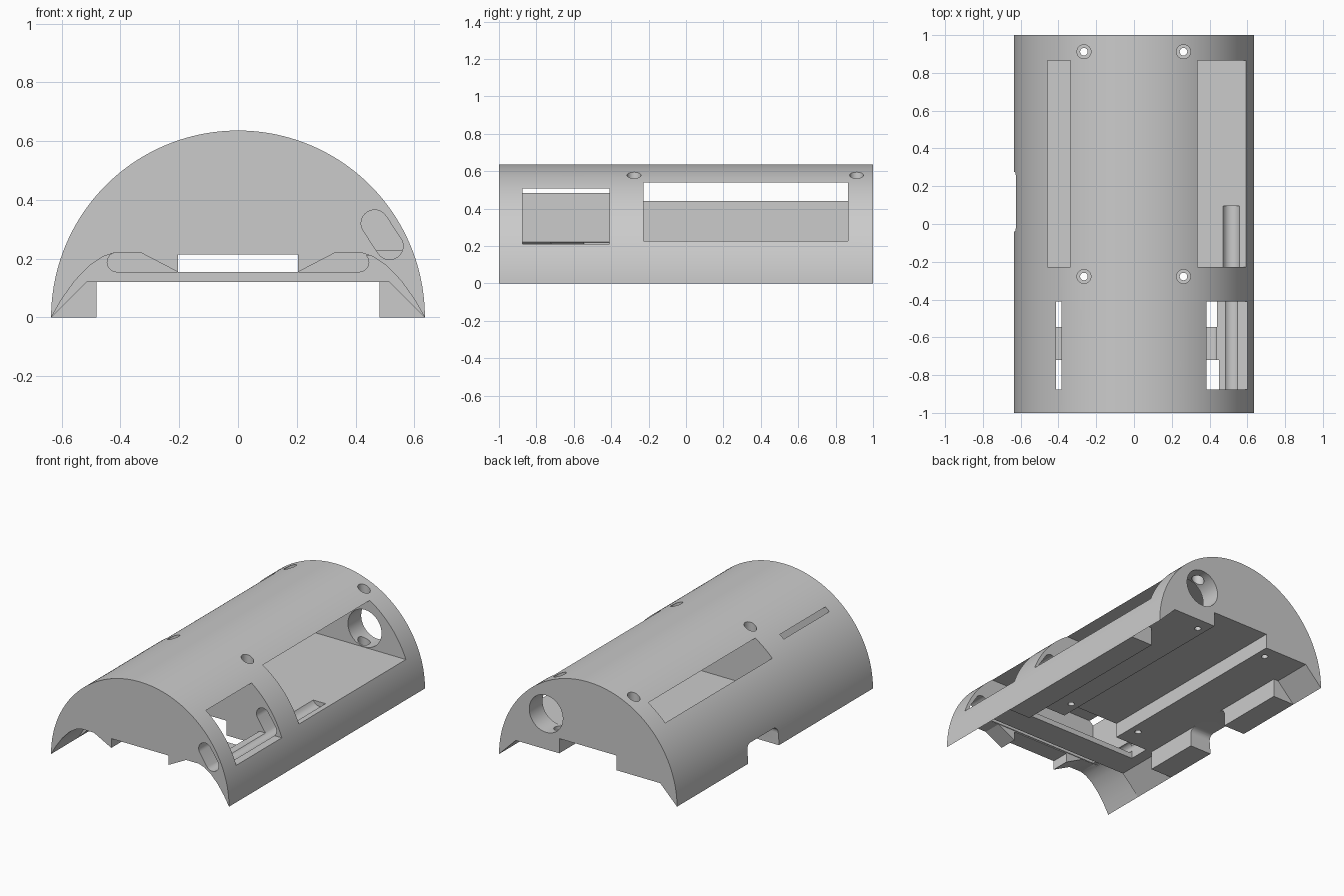
import bpy, bmesh, math

if "Cube" in bpy.data.objects:
    bpy.data.objects.remove(bpy.data.objects["Cube"])

R = 0.636


def prism(name, pts, y0, y1):
    """Extrude an (x, z) outline along y."""
    bm = bmesh.new()
    f = bm.faces.new([bm.verts.new((x, y0, z)) for x, z in pts])
    ext = bmesh.ops.extrude_face_region(bm, geom=[f])
    moved = [v for v in ext["geom"] if isinstance(v, bmesh.types.BMVert)]
    bmesh.ops.translate(bm, verts=moved, vec=(0, y1 - y0, 0))
    bmesh.ops.recalc_face_normals(bm, faces=bm.faces[:])
    mesh = bpy.data.meshes.new(name)
    bm.to_mesh(mesh)
    bm.free()
    ob = bpy.data.objects.new(name, mesh)
    bpy.context.collection.objects.link(ob)
    return ob


def arc(cx, cz, r, a0, a1, n):
    return [(cx + r * math.cos(math.radians(a0 + (a1 - a0) * i / n)),
             cz + r * math.sin(math.radians(a0 + (a1 - a0) * i / n))) for i in range(n + 1)]


def mirrored(half):
    """Close a right-hand outline with its mirror image."""
    return half + [(-x, z) for x, z in reversed(half)]


# Half-round shell
body = prism("half_round_shell", arc(0, 0, R, 0, 180, 128), -1, 1)


def cut(cutter):
    cutter.hide_render = True
    m = body.modifiers.new("cut", "BOOLEAN")
    m.operation, m.solver, m.object = "DIFFERENCE", "EXACT", cutter
    bpy.context.view_layer.objects.active = body
    bpy.ops.object.modifier_apply(modifier=m.name)
    bpy.data.objects.remove(cutter)


def cut_box(x0, x1, y0, y1, z0, z1):
    cut(prism("box_cutter", [(x0, z0), (x1, z0), (x1, z1), (x0, z1)], y0, y1))


def cut_rod(x, y, z0, z1, r):
    bpy.ops.mesh.primitive_cylinder_add(vertices=32, radius=r, depth=z1 - z0,
                                        location=(x, y, (z0 + z1) / 2))
    cut(bpy.context.object)


# Underside recess between the legs
cut_box(-0.482, 0.482, -1.1, 1.1, -0.1, 0.12)

# Chamfered leg ends and arched front opening
chamfer = mirrored([(0.686, -0.05), (0.516, 0.12)])
cut(prism("back_chamfer_cutter", chamfer, 0.74, 1.1))
cut(prism("front_chamfer_cutter", chamfer, -0.73, -0.41))
arch = mirrored([(0.67, -0.05), (0.636, 0), (0.6, 0.062), (0.555, 0.125), (0.505, 0.177),
                 (0.46, 0.207), (0.42, 0.22), (0.33, 0.22), (0.205, 0.155), (0.205, 0.215)])
cut(prism("front_arch_cutter", arch, -1.1, -0.72))

# Centre channel under the floor
cut_box(-0.205, 0.205, -0.42, 1.1, -0.1, 0.215)

# Front and back bays, breaking through the skin on both sides
cut_box(-0.412, 0.8, -0.875, -0.41, 0.21, 0.507)
cut_box(-0.457, 0.8, -0.227, 0.865, 0.227, 0.54)

# Open bottom of the front bay, leaving a cross bar with a rounded slot above
for y0, y1 in ((-0.875, -0.725), (-0.545, -0.41)):
    cut_box(-0.44, 0.44, y0, y1, 0.05, 0.22)
slot = arc(0.412, 0.188, 0.033, -90, 90, 12) + arc(-0.412, 0.188, 0.033, 90, 270, 12)
cut(prism("strap_slot_cutter", slot, -0.88, -0.412))

# Cable groove, a slanted capsule from the front face into the back bay
tilt = math.degrees(math.atan2(0.08, -0.052))
capsule = (arc(0.465, 0.32, 0.046, tilt - 90, tilt + 90, 14)
           + arc(0.516, 0.243, 0.046, tilt + 90, tilt + 270, 14))
cut(prism("cable_groove_cutter", capsule, -1.1, 0.095))

# Round port through the back wall
cut(prism("back_port_cutter", arc(0.3, 0.35, 0.12, 0, 352.5, 47), 0.84, 1.1))

# Rounded notch in the left leg
cut_box(-0.8, -0.47, -0.04, 0.275, -0.1, 0.08)
cut_box(-0.8, -0.47, 0.0, 0.235, 0.05, 0.12)
for y in (0.0, 0.235):
    bpy.ops.mesh.primitive_cylinder_add(vertices=32, radius=0.04, depth=0.33,
                                        location=(-0.635, y, 0.08),
                                        rotation=(0, math.pi / 2, 0))
    cut(bpy.context.object)

# Counterbored screw holes
for x in (-0.265, 0.262):
    for y in (-0.278, 0.912):
        cut_rod(x, y, 0.19, 0.8, 0.037)
        cut_rod(x, y, 0.0, 0.25, 0.02)

# Smooth curved surfaces, sharp edges kept
bpy.ops.object.select_all(action="DESELECT")
body.select_set(True)
bpy.context.view_layer.objects.active = body
bpy.ops.object.shade_smooth_by_angle(angle=math.radians(25))
